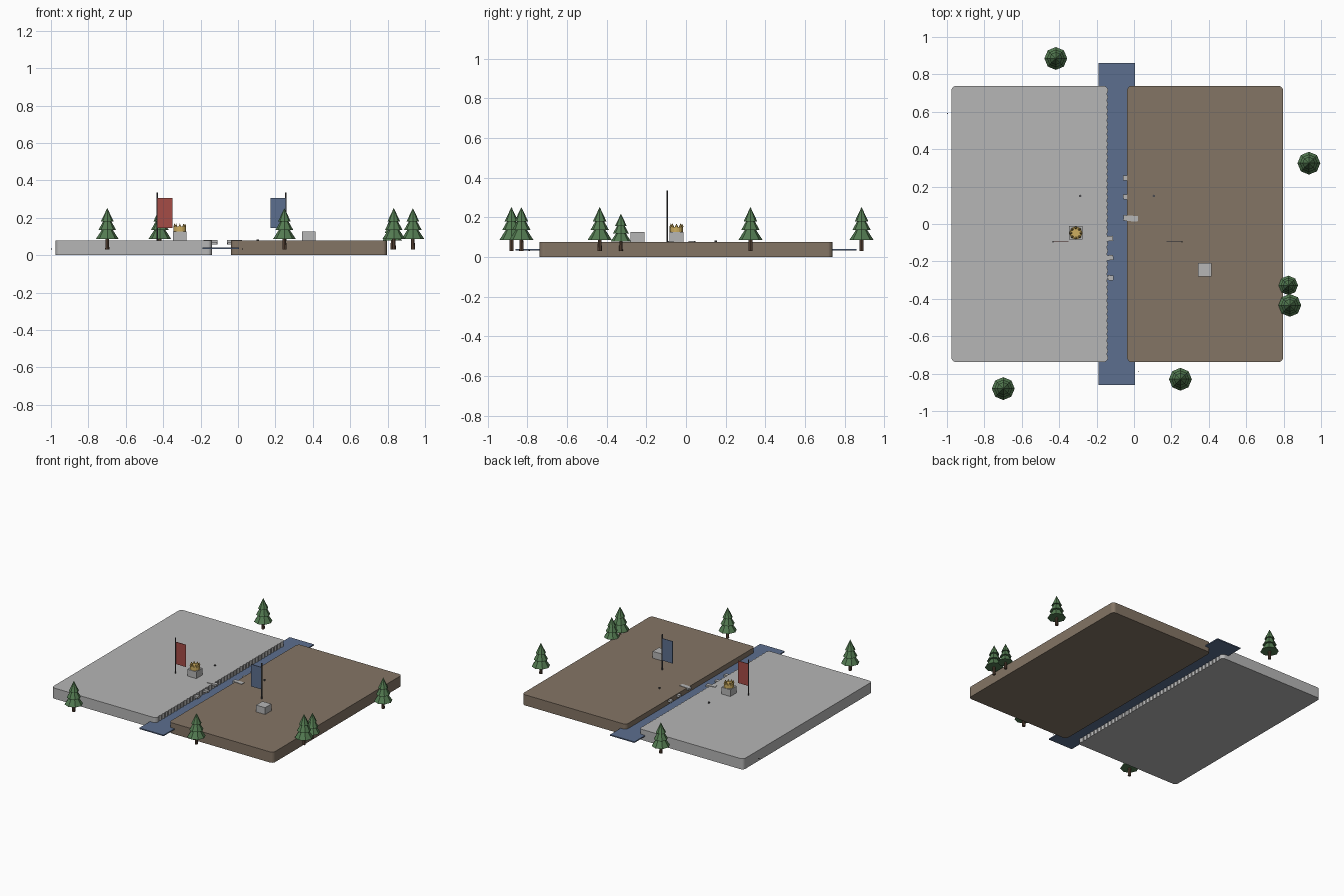
import bpy, bmesh, math
from mathutils import Matrix

if "Cube" in bpy.data.objects:
    bpy.data.objects.remove(bpy.data.objects["Cube"])

def mat(name, r, g, b):
    lin = lambda c: ((c / 255 + 0.055) / 1.055) ** 2.4
    m = bpy.data.materials.new(name)
    m.diffuse_color = (lin(r), lin(g), lin(b), 1)
    m.use_nodes = True
    m.node_tree.nodes["Principled BSDF"].inputs["Base Color"].default_value = m.diffuse_color
    return m

GREY = mat("stone grey", 182, 182, 182)
BROWN = mat("earth brown", 132, 117, 101)
BLUE = mat("river blue", 92, 111, 143)
GREEN = mat("pine green", 84, 124, 82)
TRUNK = mat("trunk brown", 98, 76, 60)
DARK = mat("dark metal", 75, 75, 78)
RED = mat("flag red", 165, 76, 70)
GOLD = mat("gold", 206, 174, 96)

def finish(name, bm, *mats):
    bmesh.ops.recalc_face_normals(bm, faces=bm.faces)
    me = bpy.data.meshes.new(name)
    bm.to_mesh(me)
    bm.free()
    for m in mats:
        me.materials.append(m)
    ob = bpy.data.objects.new(name, me)
    bpy.context.collection.objects.link(ob)
    return ob

def box(name, loc, size, m, turn=0):
    bm = bmesh.new()
    bmesh.ops.create_cube(bm, size=1, matrix=Matrix.Translation(loc)
                          @ Matrix.Rotation(turn, 4, 'Z') @ Matrix.Diagonal((*size, 1)))
    return finish(name, bm, m)

def add_cone(bm, x, y, z0, z1, r0, r1, n, index=0):
    old = set(bm.faces)
    bmesh.ops.create_cone(bm, cap_ends=True, segments=n, radius1=r0, radius2=r1,
                          depth=z1 - z0, matrix=Matrix.Translation((x, y, (z0 + z1) / 2)))
    for f in set(bm.faces) - old:
        f.material_index = index

def post(name, x, y, z0, z1, r, m, n=8):
    bm = bmesh.new()
    add_cone(bm, x, y, z0, z1, r, r, n)
    return finish(name, bm, m)

TOP = 0.077

# Two banks: rounded rectangles, the left one with a toothed river edge
def bank(name, x0, x1, m, teeth=0, hy=0.738, r=0.025):
    pts = []
    for cx, cy, a0 in ((x1 - r, -hy + r, -90), (x1 - r, hy - r, 0),
                       (x0 + r, hy - r, 90), (x0 + r, -hy + r, 180)):
        for k in range(6):
            a = math.radians(a0 + k * 18)
            pts.append((cx + r * math.cos(a), cy + r * math.sin(a)))
        if teeth and a0 == -90:
            span = 2 * (hy - r)
            pts += [(x1 - (0.006 if k % 2 else 0), -hy + r + span * k / teeth)
                    for k in range(1, teeth)]
    bm = bmesh.new()
    face = bm.faces.new([bm.verts.new((x, y, 0)) for x, y in pts])
    ext = bmesh.ops.extrude_face_region(bm, geom=[face], use_keep_orig=True)
    bmesh.ops.translate(bm, vec=(0, 0, TOP),
                        verts=[v for v in ext['geom'] if isinstance(v, bmesh.types.BMVert)])
    return finish(name, bm, m)

bank("left_bank", -0.976, -0.139, GREY, teeth=80)
bank("right_bank", -0.037, 0.797, BROWN)
box("river", (-0.091, 0, 0.036), (0.195, 1.72, 0.008), BLUE)

# Broken bridge stubs on both banks
for x, y, w, d, z, turn in ((-0.045, 0.245, 0.03, 0.027, 0.064, 0), (-0.043, 0.145, 0.03, 0.027, 0.064, 0.1),
                            (-0.018, 0.03, 0.078, 0.03, 0.073, -0.08), (-0.147, -0.08, 0.07, 0.027, 0.073, 0.12),
                            (-0.128, -0.18, 0.035, 0.027, 0.064, 0.1), (-0.125, -0.288, 0.03, 0.027, 0.064, -0.1)):
    box("bridge_stub", (x, y, z), (w, d, 0.014), GREY, turn)

# Flags
for x, side, m in ((-0.433, 1, RED), (0.256, -1, BLUE)):
    post("flag_pole", x, -0.095, TOP, 0.335, 0.004, DARK)
    box("flag_cloth", (x + side * 0.0425, -0.095, 0.226), (0.081, 0.004, 0.16), m)

# Pedestals
for x, y in ((-0.311, -0.048), (0.378, -0.245)):
    box("pedestal", (x, y, 0.101), (0.072, 0.072, 0.05), GREY)

# Crown: base band with a ring of points
bm = bmesh.new()
add_cone(bm, -0.311, -0.048, 0.125, 0.152, 0.034, 0.034, 16)
for k in range(8):
    a = k * math.tau / 8
    add_cone(bm, -0.311 + 0.028 * math.cos(a), -0.048 + 0.028 * math.sin(a),
             0.152, 0.17, 0.008, 0, 6)
finish("crown", bm, GOLD)

# Pine trees: trunk and three tiers
def tree(x, y, s=1.0):
    bm = bmesh.new()
    base = 0.03
    add_cone(bm, x, y, base, base + 0.07 * s, 0.011 * s, 0.009 * s, 8, 1)
    for z0, z1, r in ((0.056, 0.15, 0.061), (0.105, 0.19, 0.047), (0.15, 0.222, 0.034)):
        add_cone(bm, x, y, base + z0 * s, base + z1 * s, r * s, 0, 8)
    finish("pine_tree", bm, GREEN, TRUNK)

for x, y, s in ((-0.418, 0.885, 1), (0.935, 0.325, 1), (0.825, -0.328, 0.85),
                (0.833, -0.435, 1), (0.248, -0.83, 1), (-0.699, -0.88, 1)):
    tree(x, y, s)

# Small pegs on the banks and loose pebbles on the ground
for x in (-0.288, 0.106):
    post("peg", x, 0.15, TOP, 0.084, 0.007, DARK)
for x, y in ((-0.997, 0.59), (0.024, -0.79)):
    post("pebble", x, y, 0.03, 0.036, 0.003, DARK, 6)
